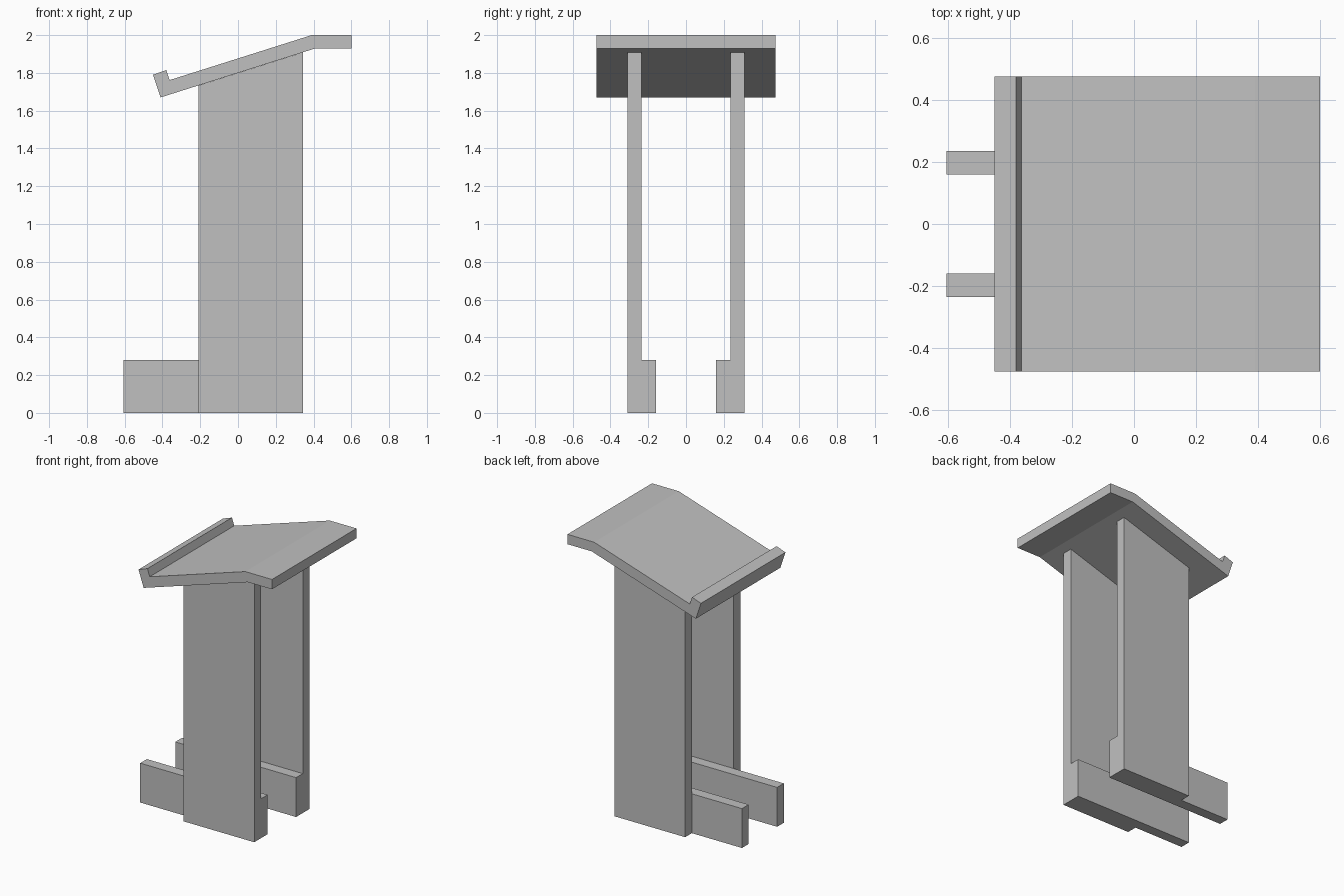
import bpy
import bmesh

cube = bpy.data.objects.get("Cube")
if cube:
    bpy.data.objects.remove(cube, do_unlink=True)

grey = bpy.data.materials.new("light grey")
grey.use_nodes = True
colour = (0.53, 0.53, 0.53, 1)
grey.diffuse_color = colour
grey.node_tree.nodes["Principled BSDF"].inputs["Base Color"].default_value = colour


def extrude_profile(name, profile, y0, y1):
    """Extrude an x-z outline from y0 to y1."""
    bm = bmesh.new()
    face = bm.faces.new([bm.verts.new((x, y0, z)) for x, z in profile])
    result = bmesh.ops.extrude_face_region(bm, geom=[face])
    moved = [v for v in result["geom"] if isinstance(v, bmesh.types.BMVert)]
    bmesh.ops.translate(bm, verts=moved, vec=(0, y1 - y0, 0))
    bmesh.ops.recalc_face_normals(bm, faces=bm.faces)
    mesh = bpy.data.meshes.new(name)
    bm.to_mesh(mesh)
    bm.free()
    mesh.materials.append(grey)
    obj = bpy.data.objects.new(name, mesh)
    bpy.context.collection.objects.link(obj)
    return obj


# Sloping reading top with a lip at the low edge and a flat shelf at the high edge
top = [(-0.41, 1.67), (0.41, 1.93), (0.6, 1.93), (0.6, 2.0),
       (0.39, 2.0), (-0.362, 1.762), (-0.38, 1.815), (-0.45, 1.79)]
extrude_profile("reading_top", top, -0.475, 0.475)

# Upright panels cut to the slope, with long feet on their inner sides
panel = [(-0.21, 0), (0.345, 0), (0.345, 1.909), (-0.21, 1.733)]
foot = [(-0.605, 0), (0.345, 0), (0.345, 0.28), (-0.605, 0.28)]
for side, s in (("front", -1), ("back", 1)):
    extrude_profile(side + "_upright", panel, s * 0.235, s * 0.31)
    extrude_profile(side + "_foot", foot, s * 0.16, s * 0.235)
